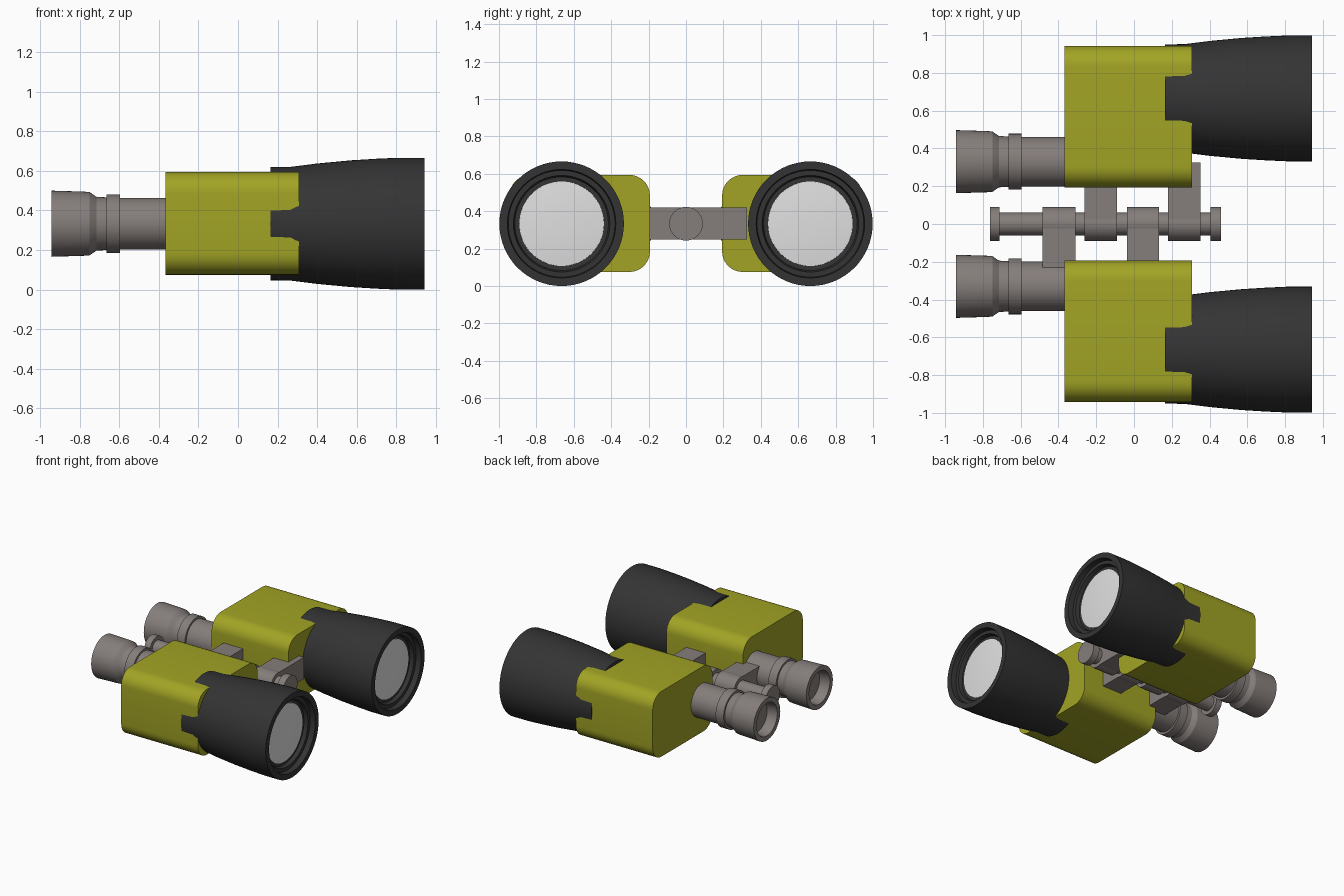
import bpy, bmesh, math
from mathutils import Matrix, Vector

if "Cube" in bpy.data.objects:
    bpy.data.objects.remove(bpy.data.objects["Cube"])

AXIS_Z = 0.333   # shared height of every optical axis


def material(name, rgb):
    m = bpy.data.materials.new(name)
    m.diffuse_color = (*rgb, 1)
    m.use_nodes = True
    m.node_tree.nodes["Principled BSDF"].inputs["Base Color"].default_value = m.diffuse_color
    return m


OLIVE = material("olive_yellow", (0.36, 0.37, 0.018))
BLACK = material("black_rubber", (0.034, 0.034, 0.034))
GREY = material("warm_grey_metal", (0.235, 0.208, 0.198))
GLASS = material("pale_glass", (0.75, 0.75, 0.75))


def finish(bm, name, mat):
    """Smooth shading with sharp creases, then make the object."""
    bmesh.ops.recalc_face_normals(bm, faces=bm.faces)
    for f in bm.faces:
        f.smooth = True
    for e in bm.edges:
        e.smooth = len(e.link_faces) == 2 and e.calc_face_angle(0) < math.radians(28)
    me = bpy.data.meshes.new(name)
    bm.to_mesh(me)
    bm.free()
    me.materials.append(mat)
    ob = bpy.data.objects.new(name, me)
    bpy.context.collection.objects.link(ob)
    return ob


def lathe(name, profile, y, mat, n=48):
    """Revolve (x, radius) points about the x-parallel axis at y, AXIS_Z."""
    bm = bmesh.new()
    vs = [bm.verts.new((x, y, AXIS_Z + r)) for x, r in profile]
    es = [bm.edges.new(p) for p in zip(vs, vs[1:])]
    bmesh.ops.spin(bm, geom=vs + es, cent=(0, y, AXIS_Z), axis=(1, 0, 0),
                   angle=2 * math.pi, steps=n, use_duplicate=False)
    bmesh.ops.remove_doubles(bm, verts=bm.verts, dist=1e-5)
    return finish(bm, name, mat)


def box(name, lo, hi, mat, round_x=0):
    """Box between two corners, optionally rounding the edges along x."""
    lo, hi = Vector(lo), Vector(hi)
    bm = bmesh.new()
    bmesh.ops.create_cube(bm, size=1, matrix=Matrix.Translation((lo + hi) / 2)
                          @ Matrix.Diagonal((*(hi - lo), 1)))
    if round_x:
        es = [e for e in bm.edges
              if abs(e.verts[0].co.x - e.verts[1].co.x) > 0.01]
        bmesh.ops.bevel(bm, geom=es, offset=round_x, segments=8,
                        profile=0.5, affect='EDGES')
    return finish(bm, name, mat)


for s, side in ((1, "left"), (-1, "right")):
    # Prism housing
    ya, yb = sorted((s * 0.193, s * 0.943))
    box(side + "_prism_housing", (-0.367, ya, 0.075), (0.308, yb, 0.594), OLIVE, 0.11)

    # Objective barrel, flared, with a stepped recess around the lens
    lathe(side + "_objective_barrel", [
        (0.165, 0), (0.165, 0.286), (0.265, 0.287), (0.40, 0.304), (0.57, 0.32),
        (0.70, 0.328), (0.81, 0.333), (0.942, 0.333), (0.942, 0.29),
        (0.90, 0.285), (0.90, 0.258), (0.87, 0.25), (0.87, 0.225), (0.84, 0)],
        s * 0.665, BLACK, 64)
    lathe(side + "_objective_lens", [
        (0.86, 0.228), (0.874, 0.226), (0.881, 0.15), (0.884, 0.07), (0.885, 0)],
        s * 0.665, GLASS, 64)

    # Eyepiece tube, focus ring and hollow eyecup
    lathe(side + "_eyepiece", [
        (-0.33, 0), (-0.33, 0.131), (-0.595, 0.131), (-0.595, 0.148),
        (-0.665, 0.148), (-0.665, 0.133), (-0.715, 0.136), (-0.75, 0.16),
        (-0.78, 0.162), (-0.943, 0.167), (-0.943, 0.13), (-0.86, 0.12),
        (-0.86, 0)], s * 0.33, GREY)

# Central hinge axle with end caps and four knuckles
knuckles = ((-0.485, -0.31, -1), (-0.262, -0.09, 1),
            (-0.037, 0.133, -1), (0.18, 0.353, 1))
profile = [(-0.763, 0), (-0.763, 0.09), (-0.713, 0.09), (-0.713, 0.06)]
for a, b, _ in knuckles:
    profile += [(a, 0.06), (a, 0.089), (b, 0.089), (b, 0.06)]
profile += [(0.405, 0.06), (0.405, 0.09), (0.46, 0.09), (0.46, 0)]
lathe("hinge_axle", profile, 0, GREY)

# Hinge arms reaching alternately to each side
for i, (a, b, s) in enumerate(knuckles):
    ya, yb = sorted((s * 0.02, s * 0.325))
    box(f"hinge_arm_{i + 1}", (a, ya, 0.249), (b, yb, 0.419), GREY)
